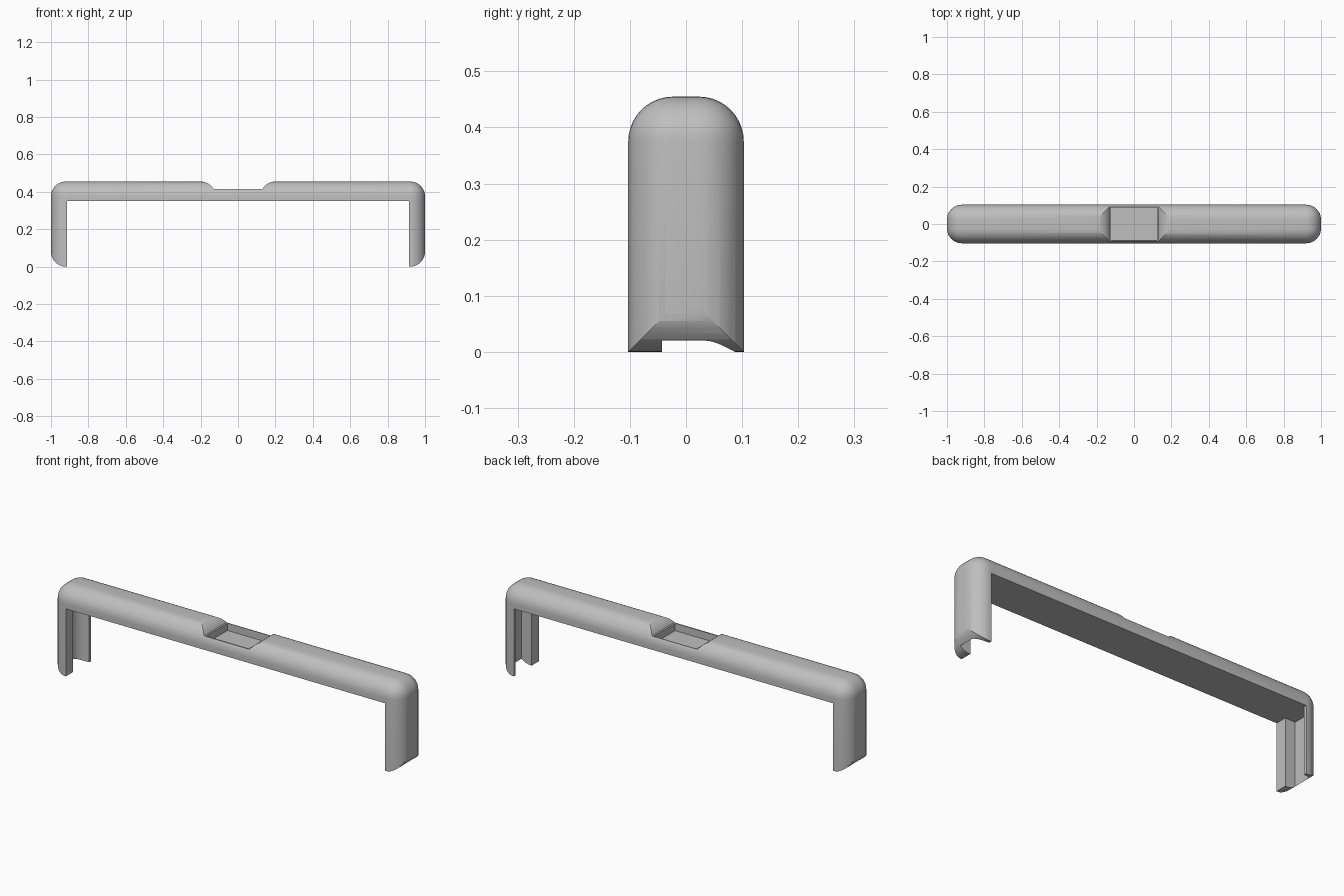
import bpy, bmesh, math
from mathutils import Vector

if "Cube" in bpy.data.objects:
    bpy.data.objects.remove(bpy.data.objects["Cube"], do_unlink=True)

HALF_X, HALF_Y, TOP = 1.0, 0.103, 0.455
R = 0.08            # outer rounding
INNER_X, UNDER = 0.915, 0.35


def arc(cx, cy, r, start, end, n=10):
    """Points of an arc, angles in degrees."""
    steps = [math.radians(start + (end - start) * i / n) for i in range(n + 1)]
    return [(cx + r * math.cos(a), cy + r * math.sin(a)) for a in steps]


def mirrored(points):
    return [(-x, y) for x, y in reversed(points)]


def prism(name, points, along, low, high):
    """Extrude a closed profile along y (profile in xz) or z (profile in xy)."""
    bm = bmesh.new()
    place = (lambda p: (p[0], low, p[1])) if along == "y" else (lambda p: (p[0], p[1], low))
    face = bm.faces.new([bm.verts.new(place(p)) for p in points])
    extruded = bmesh.ops.extrude_face_region(bm, geom=[face])
    move = Vector((0, high - low, 0)) if along == "y" else Vector((0, 0, high - low))
    bmesh.ops.translate(bm, vec=move,
                        verts=[v for v in extruded["geom"] if isinstance(v, bmesh.types.BMVert)])
    bmesh.ops.recalc_face_normals(bm, faces=bm.faces)
    mesh = bpy.data.meshes.new(name)
    bm.to_mesh(mesh)
    bm.free()
    obj = bpy.data.objects.new(name, mesh)
    bpy.context.collection.objects.link(obj)
    return obj


def rect(x0, x1, y0, y1):
    return [(x0, y0), (x1, y0), (x1, y1), (x0, y1)]


# Solid block with rounded top and upright edges
bracket = prism("bracket", rect(-HALF_X, HALF_X, -HALF_Y, HALF_Y), "z", -0.1, TOP)
bm = bmesh.new()
bm.from_mesh(bracket.data)
edges = [e for e in bm.edges if max(v.co.z for v in e.verts) > 0]
bmesh.ops.bevel(bm, geom=edges, offset=R, segments=10, profile=0.5, affect="EDGES")
bm.to_mesh(bracket.data)
bm.free()

# Curved feet: the envelope rounds the lower outer corners
foot = arc(HALF_X - R, R, R, -90, 0) + [(1.2, R), (1.2, 0.7)]
envelope = prism("foot_envelope", foot + mirrored(foot), "y", -0.3, 0.3)

# Space between the legs
opening = prism("opening_cutter", rect(-INNER_X, INNER_X, -0.3, UNDER), "y", -0.3, 0.3)

# Inner channel of each leg: square at the front, rounded at the back
channel = [(0.85, -0.043), (0.973, -0.043)] + arc(INNER_X, 0.03, 0.058, 0, 90) + [(0.85, 0.088)]
left_channel = prism("left_channel_cutter", channel, "z", -0.2, UNDER)
right_channel = prism("right_channel_cutter", mirrored(channel), "z", -0.2, UNDER)

# Dip in the middle of the bar, with rounded ends, and the pocket in its floor
dip = arc(0.2, TOP - R, R, 150, 90) + [(0.2, 0.7)]
dip_cutter = prism("dip_cutter", dip + mirrored(dip), "y", -0.3, 0.3)
pocket = prism("pocket_cutter", rect(-0.122, 0.122, -0.085, 0.088), "z", 0.377, 0.6)

# Carve the block and discard the cutters
steps = [(envelope, "INTERSECT"), (opening, "DIFFERENCE"), (left_channel, "DIFFERENCE"),
         (right_channel, "DIFFERENCE"), (dip_cutter, "DIFFERENCE"), (pocket, "DIFFERENCE")]
for cutter, operation in steps:
    cutter.hide_render = True
    mod = bracket.modifiers.new(cutter.name, "BOOLEAN")
    mod.object, mod.operation, mod.solver = cutter, operation, "EXACT"
result = bpy.data.meshes.new_from_object(
    bracket.evaluated_get(bpy.context.evaluated_depsgraph_get()))
bracket.modifiers.clear()
bracket.data = result
for cutter, _ in steps:
    bpy.data.objects.remove(cutter, do_unlink=True)

# One plain grey
grey = bpy.data.materials.new("light grey")
grey.use_nodes = True
colour = (0.52, 0.52, 0.52, 1)
grey.diffuse_color = colour
grey.node_tree.nodes["Principled BSDF"].inputs["Base Color"].default_value = colour
bracket.data.materials.clear()
bracket.data.materials.append(grey)

bpy.ops.object.select_all(action="DESELECT")
bracket.select_set(True)
bpy.context.view_layer.objects.active = bracket
bpy.ops.object.shade_smooth_by_angle(angle=math.radians(25))
